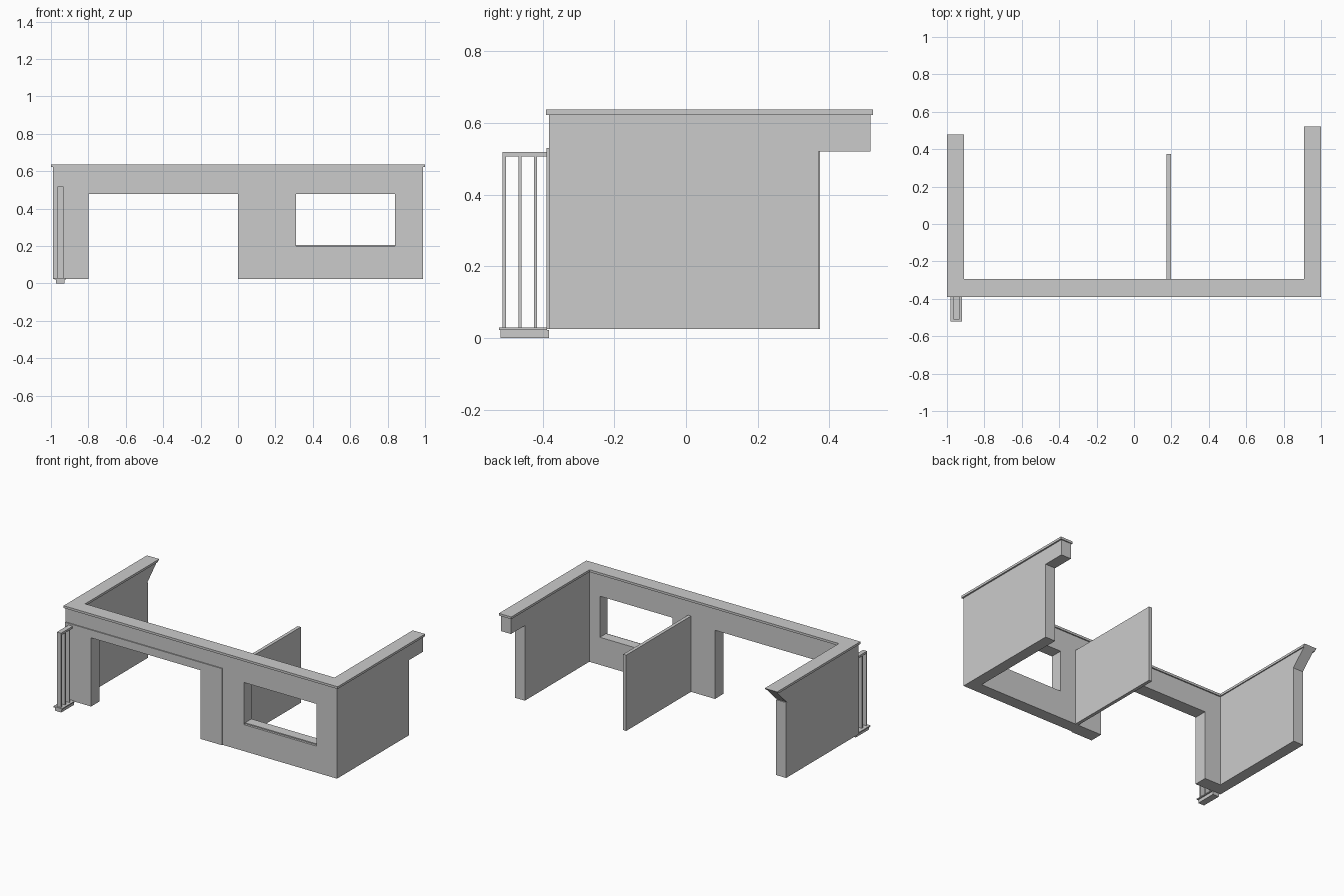
import bpy, bmesh
from mathutils import Vector

if "Cube" in bpy.data.objects:
    bpy.data.objects.remove(bpy.data.objects["Cube"])


def prism(name, pts, axis, lo, hi):
    """Extrude a 2D outline along an axis; pts fill the two other axes in xyz order."""
    def p(a, b, c):
        return {'x': (c, a, b), 'y': (a, c, b), 'z': (a, b, c)}[axis]
    bm = bmesh.new()
    f = bm.faces.new([bm.verts.new(p(a, b, lo)) for a, b in pts])
    r = bmesh.ops.extrude_face_region(bm, geom=[f])
    vs = [v for v in r['geom'] if isinstance(v, bmesh.types.BMVert)]
    bmesh.ops.translate(bm, verts=vs, vec=Vector(p(0, 0, hi - lo)))
    bmesh.ops.recalc_face_normals(bm, faces=bm.faces)
    me = bpy.data.meshes.new(name)
    bm.to_mesh(me)
    bm.free()
    ob = bpy.data.objects.new(name, me)
    bpy.context.collection.objects.link(ob)
    return ob


def box(name, x0, x1, y0, y1, z0, z1):
    return prism(name, [(x0, y0), (x1, y0), (x1, y1), (x0, y1)], 'z', z0, z1)


def cut(ob, cutter):
    m = ob.modifiers.new("cut", 'BOOLEAN')
    m.operation = 'DIFFERENCE'
    m.solver = 'EXACT'
    m.object = cutter
    bpy.context.view_layer.objects.active = ob
    bpy.ops.object.modifier_apply(modifier=m.name)
    bpy.data.objects.remove(cutter)


def u_shape(name, xo, xi, yf, yi, yr, z0, z1):
    """U footprint: front run with two arms, the left arm a bit shorter."""
    pts = [(-xo, yf), (xo, yf), (xo, yr), (xi, yr), (xi, yi),
           (-xi, yi), (-xi, 0.50), (-xo, 0.50)]
    return prism(name, pts, 'z', z0, z1)


def slope_cutter():
    pts = [(0.37, -0.1), (0.37, 0.522), (0.363, 0.522), (0.48, 0.638),
           (0.6, 0.757), (0.6, -0.1)]
    return prism("slope_cutter", pts, 'x', -1.2, -0.7)


# Outer walls with doorway, window and rear overhangs
walls = u_shape("walls", 0.99, 0.917, -0.382, -0.302, 0.515, 0.025, 0.622)
cut(walls, box("c", -0.8, 0.0, -0.5, -0.2, -0.1, 0.478))
cut(walls, box("c", 0.31, 0.84, -0.5, -0.2, 0.20, 0.478))
cut(walls, box("c", 0.8, 1.2, 0.37, 0.7, -0.1, 0.52))
cut(walls, slope_cutter())

# Coping on top of the walls
coping = u_shape("coping", 1.0, 0.91, -0.39, -0.294, 0.522, 0.622, 0.637)
cut(coping, slope_cutter())

# Thin facing panel around the doorway
prism("facing_panel", [(-0.99, 0.025), (-0.8, 0.025), (-0.8, 0.478), (0, 0.478),
                       (0, 0.025), (0.155, 0.025), (0.155, 0.53), (-0.99, 0.53)],
      'y', -0.389, -0.382)

# Window sill and inner partition
box("window_sill", 0.31, 0.84, -0.368, -0.302, 0.20, 0.207)
box("partition", 0.175, 0.197, -0.302, 0.373, 0.025, 0.525)

# Side railing: base, plate, upright slats, top rail
box("railing_base", -0.972, -0.928, -0.517, -0.382, 0.0, 0.022)
box("railing_plate", -0.982, -0.92, -0.522, -0.388, 0.022, 0.029)
box("railing_top", -0.964, -0.934, -0.511, -0.388, 0.506, 0.519)
for i, y in enumerate((-0.507, -0.463, -0.420)):
    box(f"railing_slat_{i + 1}", -0.964, -0.934, y - 0.0045, y + 0.0045, 0.029, 0.506)
